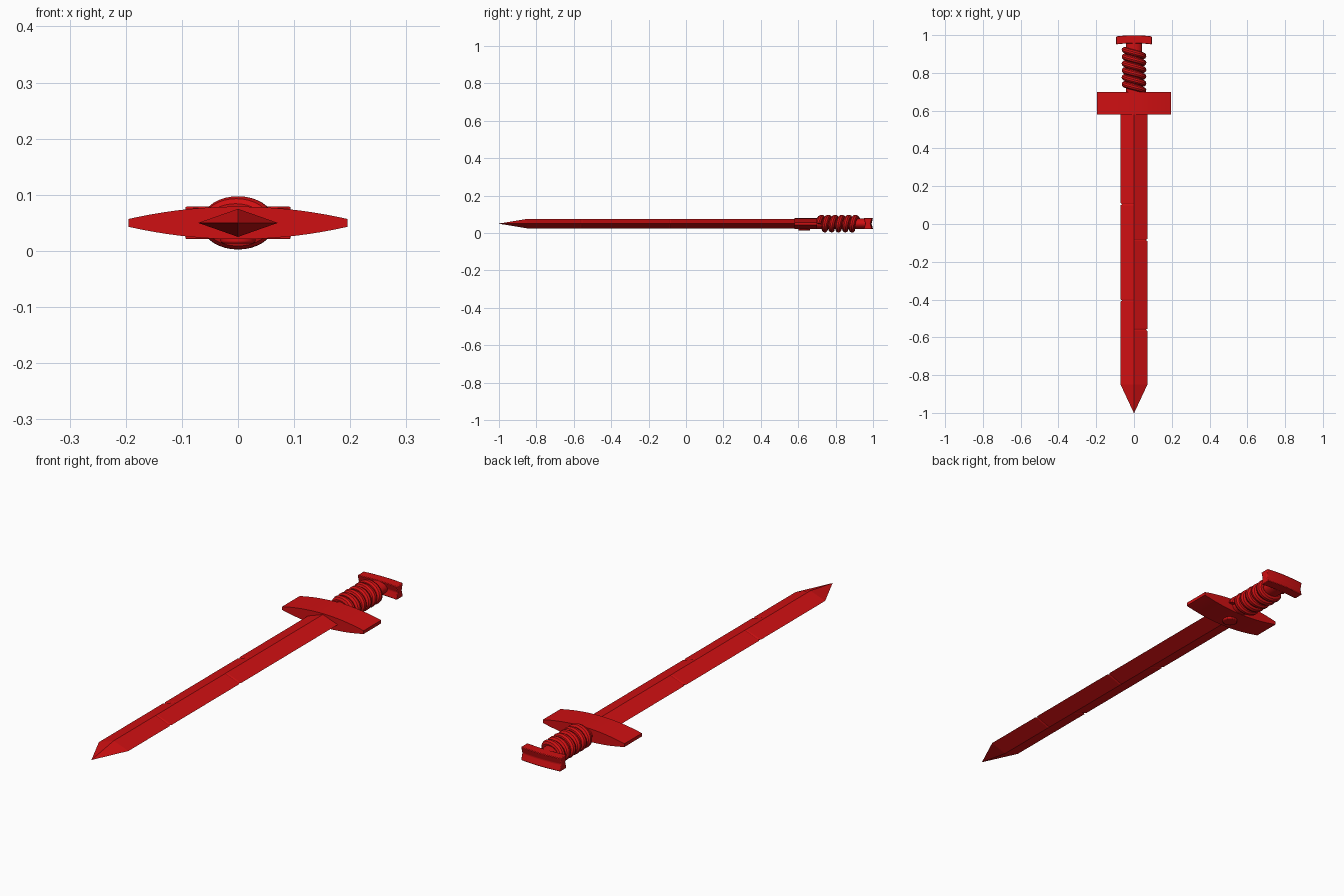
import bpy, bmesh, math

cube = bpy.data.objects.get("Cube")
if cube:
    bpy.data.objects.remove(cube, do_unlink=True)

red = bpy.data.materials.new("red")
red.use_nodes = True
RED = (0.62, 0.005, 0.006, 1)
red.diffuse_color = RED
red.node_tree.nodes["Principled BSDF"].inputs["Base Color"].default_value = RED
MID = 0.05  # height of the sword's centre line


def finish(obj, smooth=True):
    obj.data.materials.append(red)
    bpy.ops.object.select_all(action="DESELECT")
    obj.select_set(True)
    bpy.context.view_layer.objects.active = obj
    if smooth:
        bpy.ops.object.shade_smooth_by_angle(angle=math.radians(30))
    return obj


def loft(name, rings, smooth=True):
    """Skin a row of matching closed rings and cap both ends."""
    bm = bmesh.new()
    loops = [[bm.verts.new(p) for p in ring] for ring in rings]
    for a, b in zip(loops, loops[1:]):
        for i in range(len(a)):
            j = (i + 1) % len(a)
            bm.faces.new((a[i], a[j], b[j], b[i]))
    bm.faces.new(loops[0])
    bm.faces.new(loops[-1])
    bmesh.ops.remove_doubles(bm, verts=bm.verts, dist=1e-5)
    bmesh.ops.recalc_face_normals(bm, faces=bm.faces)
    mesh = bpy.data.meshes.new(name)
    bm.to_mesh(mesh)
    bm.free()
    obj = bpy.data.objects.new(name, mesh)
    bpy.context.collection.objects.link(obj)
    return finish(obj, smooth)


# Blade: diamond section with a few small nicks in the edges
HALF, RIDGE, NICK = 0.071, 0.025, 0.009
stations = [(0.62, HALF, HALF), (-0.85, HALF, HALF)]
for y, side in ((0.105, -1), (-0.085, 1), (-0.405, -1), (-0.56, 1)):
    for dy, depth in ((0.006, 0), (0, NICK), (-0.006, 0)):
        stations.append((y + dy, HALF - depth * (side < 0), HALF - depth * (side > 0)))
stations.sort(reverse=True)
rings = [[(-l, y, MID), (0, y, MID + RIDGE), (r, y, MID), (0, y, MID - RIDGE)]
         for y, l, r in stations]
rings.append([(-0.001, -1, MID), (0, -1, MID + 0.0005),
              (0.001, -1, MID), (0, -1, MID - 0.0005)])
loft("blade", rings, smooth=False)

# Guard: lens-shaped bar, thin at the ends
rings = []
for i in range(25):
    x = -0.195 + 0.39 * i / 24
    h = 0.007 + 0.022 * (1 - (x / 0.195) ** 2)
    rings.append([(x, 0.58, MID - h), (x, 0.7, MID - h), (x, 0.7, MID + h), (x, 0.58, MID + h)])
guard = loft("guard", rings)

# Round stud under the guard
bpy.ops.mesh.primitive_cylinder_add(vertices=32, radius=0.031, depth=0.02,
                                    location=(0, 0.632, 0.023))
stud = bpy.context.object
stud.name = "guard_stud"
bevel = stud.modifiers.new("soft rim", "BEVEL")
bevel.width, bevel.segments = 0.004, 2
finish(stud)

# Grip core: oval rod
rings = [[(0.042 * math.cos(a), y, MID + 0.028 * math.sin(a))
          for a in (math.tau * k / 32 for k in range(32))] for y in (0.68, 0.975)]
loft("grip_core", rings)

# Grip wrap: oval spiral cord
curve = bpy.data.curves.new("grip_wrap", "CURVE")
curve.dimensions = "3D"
curve.bevel_depth = 0.0165
curve.bevel_resolution = 3
curve.use_fill_caps = True
TURNS, STEPS = 5.5, 32
count = int(TURNS * STEPS) + 1
spline = curve.splines.new("POLY")
spline.points.add(count - 1)
for i, p in enumerate(spline.points):
    a = math.tau * i / STEPS - math.pi / 2
    s = math.sin(a)
    y = 0.915 - 0.2 * i / (count - 1) - 0.007 * s
    p.co = (0.049 * s, y, MID + 0.031 * math.cos(a), 1)
wrap = bpy.data.objects.new("grip_wrap", curve)
bpy.context.collection.objects.link(wrap)
bpy.ops.object.select_all(action="DESELECT")
wrap.select_set(True)
bpy.context.view_layer.objects.active = wrap
bpy.ops.object.convert(target="MESH")
finish(bpy.context.object)

# Pommel: gently bowed bar with grooved front and back
section = [(-0.022, -0.029), (-0.014, 0), (-0.022, 0.029),
           (0.022, 0.029), (0.014, 0), (0.022, -0.029)]
rings = []
for i in range(13):
    x = -0.094 + 0.188 * i / 12
    bow = 0.006 * (1 - (x / 0.094) ** 2)
    rings.append([(x, 0.972 + bow + dy, MID + dz) for dy, dz in section])
pommel = loft("pommel", rings)
bevel = pommel.modifiers.new("soft edges", "BEVEL")
bevel.width, bevel.segments = 0.003, 2
